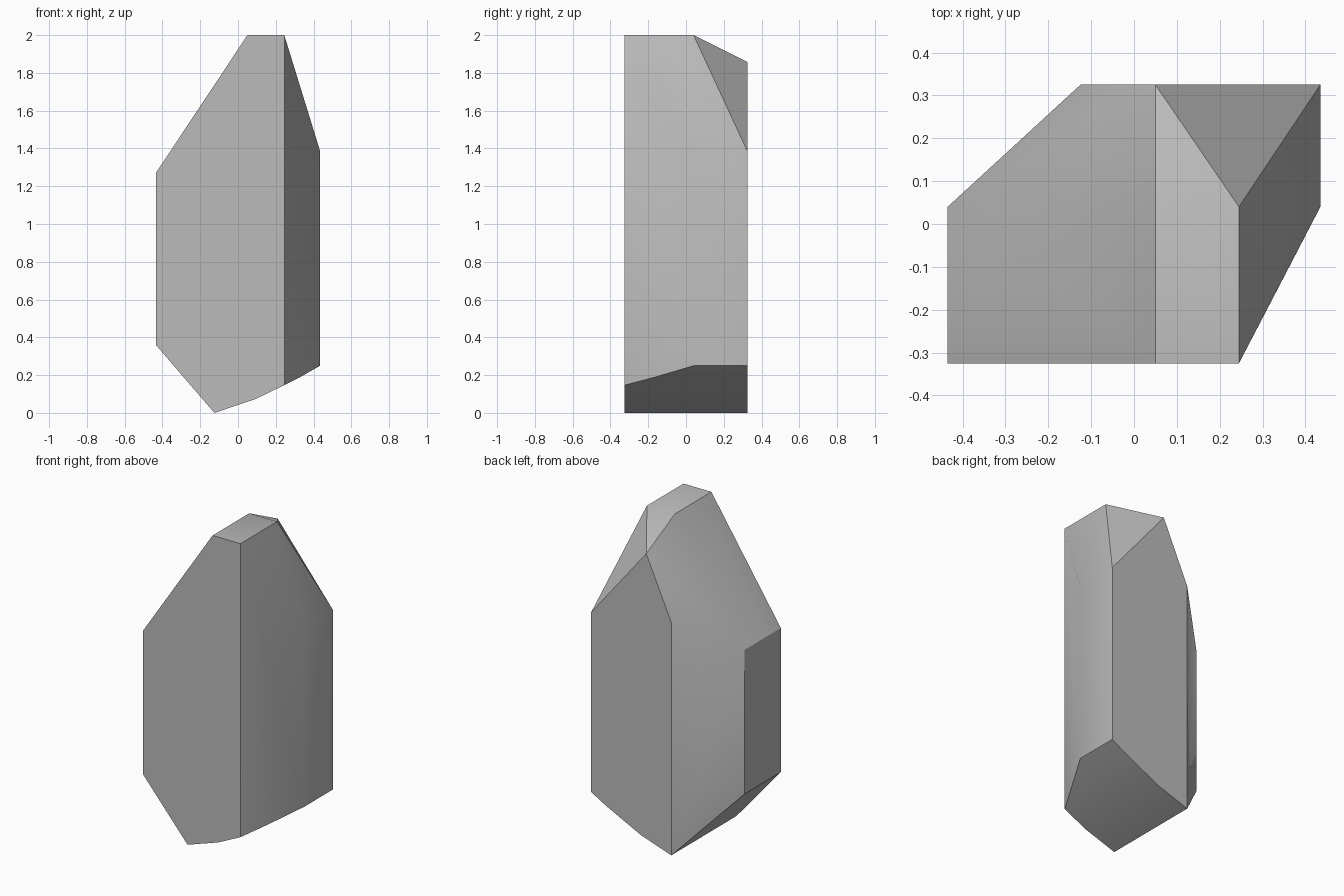
import bpy
import bmesh
from math import radians

cube = bpy.data.objects.get("Cube")
if cube:
    bpy.data.objects.remove(cube, do_unlink=True)

# Main planes of the stone
LEFT, RIGHT = -0.435, 0.435
FRONT, BACK, MID = -0.325, 0.325, 0.04
CREST_L, CREST_R, KEEL = 0.05, 0.245, -0.125
TOP = 2.0


def stone_material(name, value):
    mat = bpy.data.materials.new(name)
    mat.use_nodes = True
    colour = (value, value, value, 1)
    mat.diffuse_color = colour
    mat.node_tree.nodes["Principled BSDF"].inputs["Base Color"].default_value = colour
    return mat


# Corners grouped by upright edge: x, y, heights
columns = [
    (LEFT, FRONT, (0.36, 1.27)),
    (LEFT, MID, (0.36, 1.27)),
    (KEEL, BACK, (0, 1.47)),
    (RIGHT, BACK, (0.25, 1.385)),
    (RIGHT, MID, (0.25, 1.385)),
    (CREST_R, FRONT, (0.147, TOP)),
    # flat crest and its sloping back corner
    (CREST_L, FRONT, (TOP,)),
    (CREST_L, MID, (TOP,)),
    (CREST_R, MID, (TOP,)),
    (CREST_L, BACK, (1.858,)),
    # gently curved underside
    (KEEL, FRONT, (0,)),
    (0.09, FRONT, (0.072,)),
    (0.09, BACK, (0.072,)),
    (0.33, -0.162, (0.19,)),
    (0.33, BACK, (0.19,)),
]

# Wrap the corners in a faceted shell and merge flat facets
bm = bmesh.new()
for x, y, heights in columns:
    for z in heights:
        bm.verts.new((x, y, z))
bmesh.ops.convex_hull(bm, input=list(bm.verts))
bmesh.ops.dissolve_limit(bm, angle_limit=radians(0.5),
                         verts=list(bm.verts), edges=list(bm.edges))
bmesh.ops.recalc_face_normals(bm, faces=list(bm.faces))

mesh = bpy.data.meshes.new("standing_stone")
bm.to_mesh(mesh)
bm.free()
mesh.materials.append(stone_material("stone_grey", 0.5))

stone = bpy.data.objects.new("standing_stone", mesh)
bpy.context.collection.objects.link(stone)

# Soften shallow facets, keep strong edges crisp
bpy.ops.object.select_all(action='DESELECT')
stone.select_set(True)
bpy.context.view_layer.objects.active = stone
bpy.ops.object.shade_smooth_by_angle(angle=radians(33))
